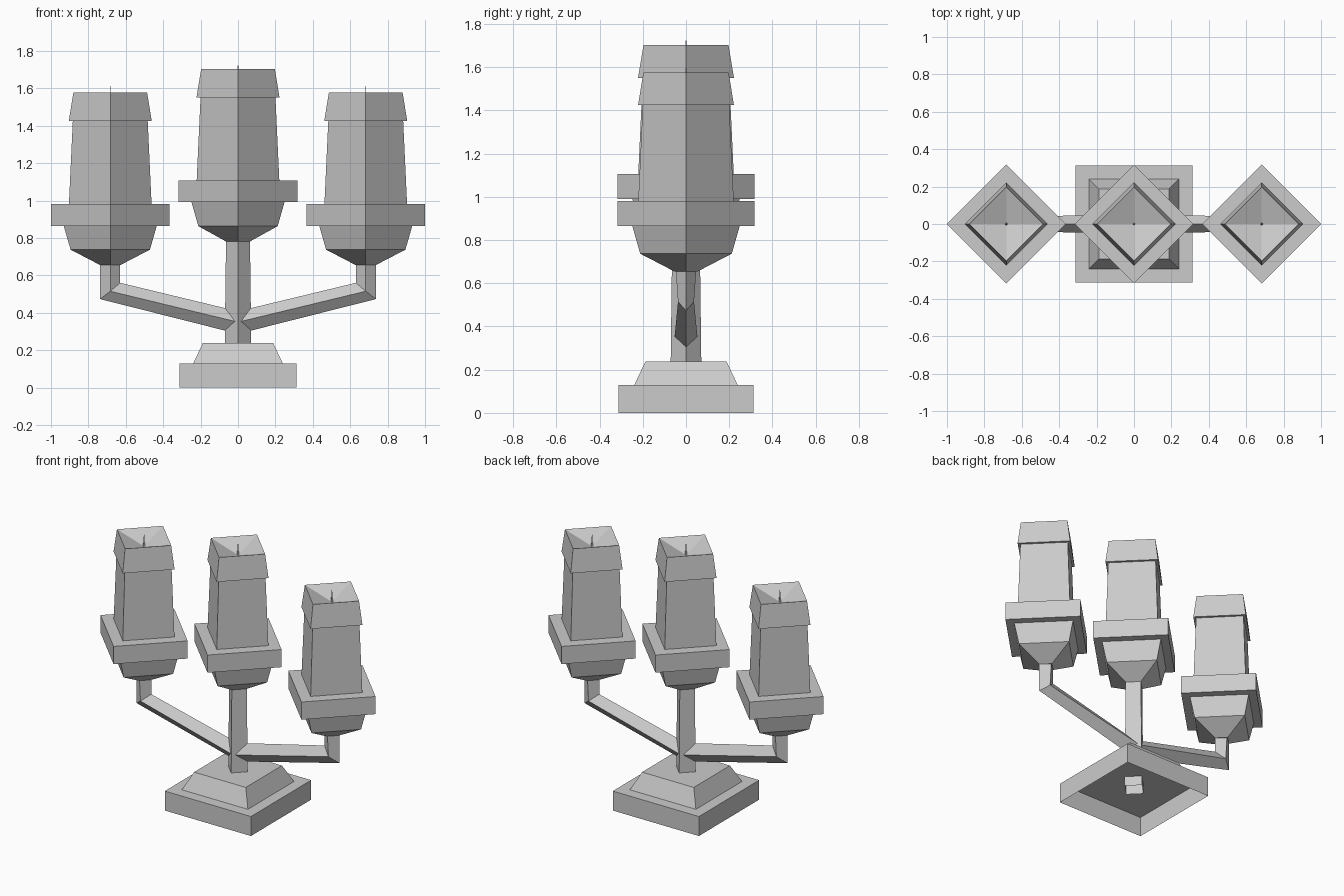
import bpy
import bmesh
import math
from mathutils import Vector

cube = bpy.data.objects.get("Cube")
if cube:
    bpy.data.objects.remove(cube, do_unlink=True)

# One plain grey for the whole model
grey = bpy.data.materials.new("plain grey")
grey.use_nodes = True
colour = (0.6, 0.6, 0.6, 1.0)
grey.diffuse_color = colour
grey.node_tree.nodes["Principled BSDF"].inputs["Base Color"].default_value = colour


def loft(name, rings, open_start=False, tip=None):
    """Skin four-sided rings; close the end with a face or a tip point."""
    bm = bmesh.new()
    loops = [[bm.verts.new(p) for p in ring] for ring in rings]
    for a, b in zip(loops, loops[1:]):
        for i in range(4):
            j = (i + 1) % 4
            bm.faces.new((a[i], a[j], b[j], b[i]))
    if not open_start:
        bm.faces.new(loops[0][::-1])
    if tip is None:
        bm.faces.new(loops[-1])
    else:
        point = bm.verts.new(tip)
        last = loops[-1]
        for i in range(4):
            bm.faces.new((last[i], last[(i + 1) % 4], point))
    bmesh.ops.recalc_face_normals(bm, faces=bm.faces[:])
    mesh = bpy.data.meshes.new(name)
    bm.to_mesh(mesh)
    bm.free()
    mesh.materials.append(grey)
    obj = bpy.data.objects.new(name, mesh)
    bpy.context.collection.objects.link(obj)
    return obj


def diamond(radius, z, x=0.0):
    """Square ring with its corners on the axes."""
    return [Vector((x + radius * math.cos(a), radius * math.sin(a), z))
            for a in (i * math.pi / 2 for i in range(4))]


def square(half, z):
    """Square ring with its sides along the axes."""
    return [Vector((sx * half, sy * half, z))
            for sx, sy in ((-1, -1), (1, -1), (1, 1), (-1, 1))]


def candle_holder(side, x, lift, neck):
    """Cup, drip plate, candle, melted cap and wick."""
    def stack(part, profile, tip=None):
        end = None if tip is None else (x, 0, tip + lift)
        loft(side + part, [diamond(r, z + lift, x) for r, z in profile], tip=end)

    stack("cup", [(neck, 0.655), (0.212, 0.737), (0.249, 0.866)])
    stack("drip_plate", [(0.317, 0.865), (0.317, 0.981)])
    stack("candle", [(0.221, 0.98), (0.2, 1.43)])
    stack("candle_cap", [(0.222, 1.425), (0.197, 1.577)], tip=1.517)
    stack("wick", [(0.008, 1.51)], tip=1.612)


def arm_section(sign, top, mid, bottom, half_depth):
    """Diamond cross-section of an arm, mirrored by sign."""
    return [Vector((sign * top[0], 0, top[1])),
            Vector((sign * mid[0], half_depth, mid[1])),
            Vector((sign * bottom[0], 0, bottom[1])),
            Vector((sign * mid[0], -half_depth, mid[1]))]


# Stepped foot, hollow underneath
loft("base_block", [square(0.313, 0), square(0.313, 0.128)], open_start=True)
loft("base_step", [square(0.24, 0.128), square(0.188, 0.238)])

# Central stem, open at its lower end
loft("stem", [diamond(0.073, 0.065), diamond(0.064, 0.79)], open_start=True)
candle_holder("middle_", 0, 0.126, 0.064)

# Two bent arms, each carrying a candle
for side, sign in (("left_", 1), ("right_", -1)):
    loft(side + "arm", [
        arm_section(sign, (0, 0.408), (0, 0.35), (0, 0.287), 0.053),
        arm_section(sign, (0.63, 0.56), (0.683, 0.515), (0.737, 0.473), 0.037),
        arm_section(sign, (0.63, 0.66), (0.683, 0.66), (0.737, 0.66), 0.047)])
    candle_holder(side, sign * 0.683, 0, 0.054)
